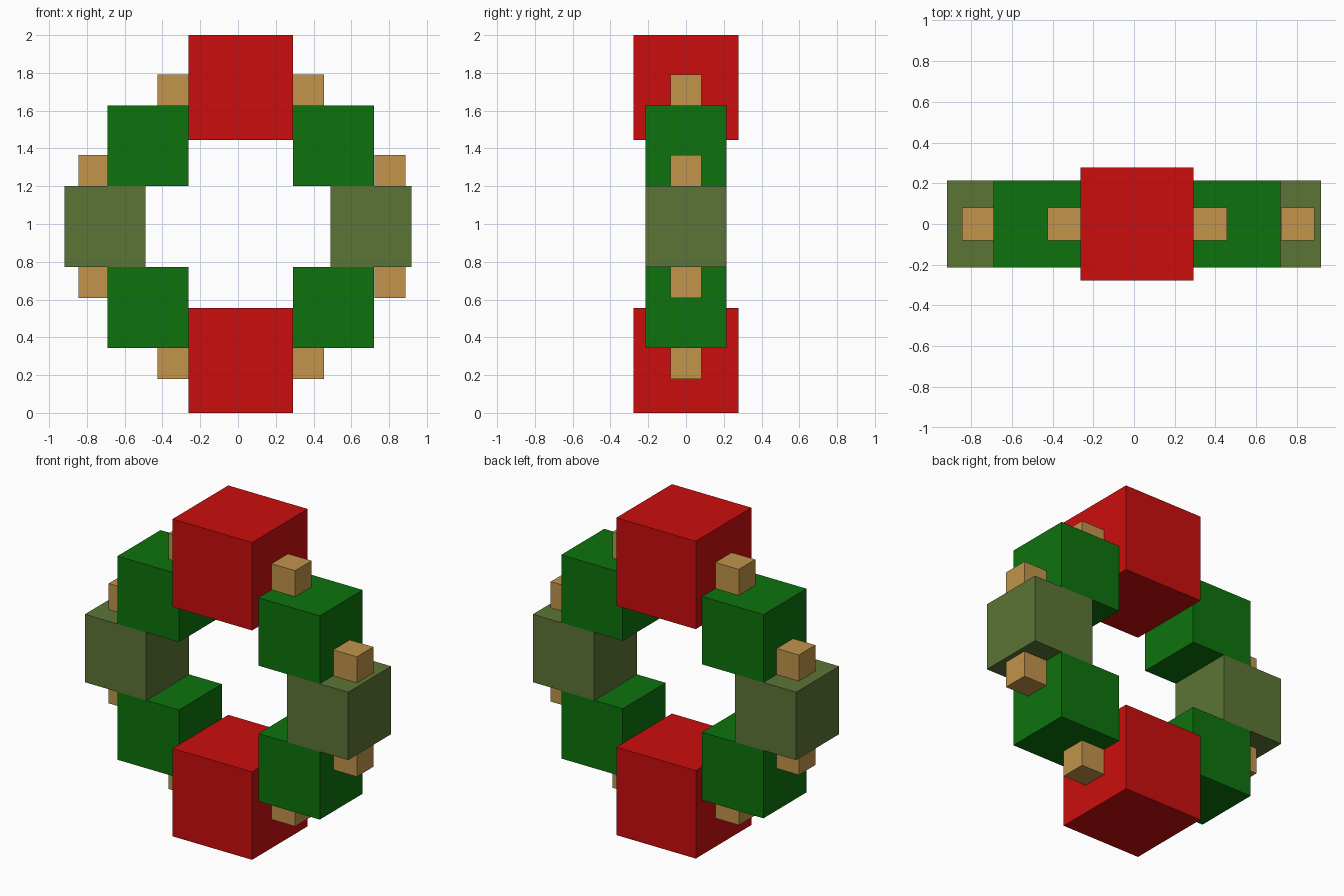
import bpy

default = bpy.data.objects.get("Cube")
if default:
    bpy.data.objects.remove(default, do_unlink=True)


def material(name, rgb):
    mat = bpy.data.materials.new(name)
    mat.use_nodes = True
    colour = (*rgb, 1)
    mat.diffuse_color = colour
    mat.node_tree.nodes["Principled BSDF"].inputs["Base Color"].default_value = colour
    return mat


RED = material("red", (0.6, 0.004, 0.004))
GREEN = material("green", (0.004, 0.171, 0.004))
OLIVE = material("olive", (0.107, 0.178, 0.037))
TAN = material("tan", (0.539, 0.296, 0.069))


def cube(name, size, x, z, mat):
    """Cube centred on y = 0, with its centre at x and z."""
    bpy.ops.mesh.primitive_cube_add(size=size, location=(x, 0, z))
    obj = bpy.context.object
    obj.name = name
    obj.data.materials.append(mat)


BIG, MID, SMALL = 0.554, 0.428, 0.164
RING_X = 0.015   # the red and green cubes sit slightly off centre
MIDDLE_Z = 0.986

# Large cubes at the top and bottom of the ring
cube("top_block", BIG, RING_X, 2 - BIG / 2, RED)
cube("bottom_block", BIG, RING_X, BIG / 2, RED)

for side, s in (("left", 1), ("right", -1)):
    # Middle cube on each side
    cube(side + "_side_block", MID, s * 0.704, MIDDLE_Z, OLIVE)
    outer_x = 0.804 if s > 0 else -0.762
    for level, v in (("upper", 1), ("lower", -1)):
        prefix = level + "_" + side
        # Diagonal cube, with small studs resting in the two steps
        cube(prefix + "_block", MID, RING_X + s * (BIG + MID) / 2,
             MIDDLE_Z + v * MID, GREEN)
        cube(prefix + "_inner_stud", SMALL, RING_X + s * (BIG + SMALL) / 2,
             MIDDLE_Z + v * (1.5 * MID + SMALL / 2), TAN)
        cube(prefix + "_outer_stud", SMALL, outer_x,
             MIDDLE_Z + v * (MID + SMALL) / 2, TAN)
